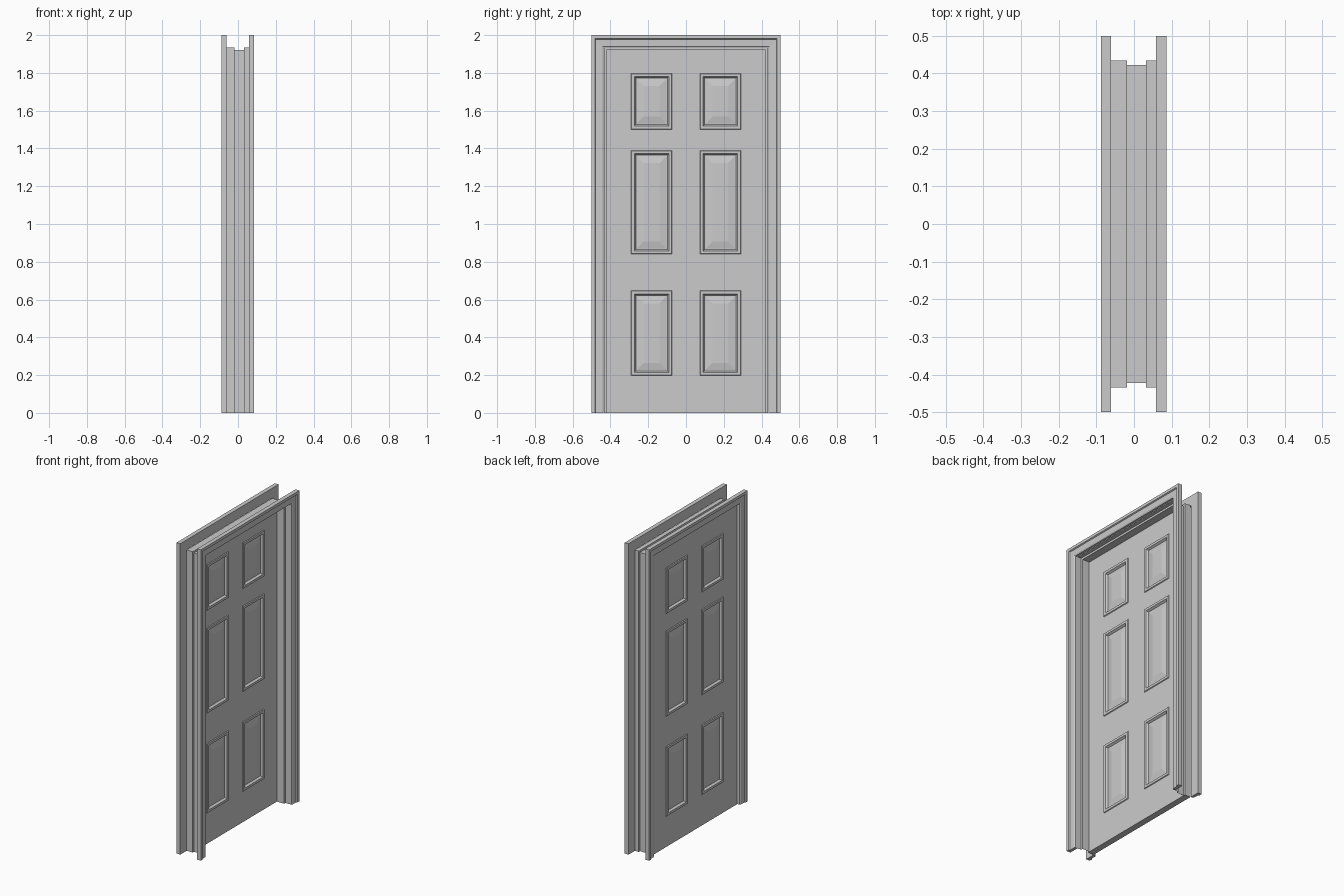
import bpy, bmesh

cube = bpy.data.objects.get("Cube")
if cube:
    bpy.data.objects.remove(cube, do_unlink=True)

grey = bpy.data.materials.new("light_grey_paint")
grey.use_nodes = True
grey.diffuse_color = (0.6, 0.6, 0.6, 1)
grey.node_tree.nodes["Principled BSDF"].inputs["Base Color"].default_value = (0.6, 0.6, 0.6, 1)

RISE = 1.5  # head height minus half width, shared by all mitred corners


def finish(bm, name):
    bmesh.ops.recalc_face_normals(bm, faces=bm.faces)
    mesh = bpy.data.meshes.new(name)
    bm.to_mesh(mesh)
    bm.free()
    mesh.materials.append(grey)
    obj = bpy.data.objects.new(name, mesh)
    bpy.context.collection.objects.link(obj)
    return obj


def doorway_sweep(name, profile, closed):
    """Sweep (half width, x) points up one side, over the head and down."""
    bm = bmesh.new()
    rows = []
    for u, x in profile:
        path = [(-u, 0), (-u, u + RISE), (u, u + RISE), (u, 0)]
        rows.append([bm.verts.new((x, y, z)) for y, z in path])
    pairs = list(zip(rows, rows[1:]))
    if closed:
        pairs.append((rows[-1], rows[0]))
        for end in (0, -1):
            bm.faces.new([r[end] for r in rows])
    for a, b in pairs:
        for i in range(3):
            bm.faces.new((a[i], a[i + 1], b[i + 1], b[i]))
    return finish(bm, name)


# Moulded casing on each side of the wall
casing = [(0.436, 0), (0.436, 0.015), (0.443, 0.019), (0.478, 0.020),
          (0.482, 0.027), (0.5, 0.027), (0.5, 0)]
for name, base, sign in (("left_casing", 0.059, 1), ("right_casing", -0.061, -1)):
    doorway_sweep(name, [(u, base + sign * h) for u, h in casing], True)

# Thin jamb lining with a raised door stop
STOP = -0.018
doorway_sweep("jamb_with_stop", [(0.435, -0.061), (0.435, STOP), (0.422, STOP),
                                 (0.422, 0.032), (0.435, 0.032), (0.435, 0.059)], False)

# Door leaf: a slab divided along the panel edges
ys = [-0.433, -0.291, -0.073, 0.073, 0.291, 0.433]
zs = [0, 0.197, 0.647, 0.84, 1.39, 1.501, 1.798, 1.933]
BACK = -0.060
bm = bmesh.new()
grid = [[bm.verts.new((BACK, y, z)) for z in zs] for y in ys]
for i in range(len(ys) - 1):
    for j in range(len(zs) - 1):
        bm.faces.new((grid[i][j], grid[i + 1][j], grid[i + 1][j + 1], grid[i][j + 1]))
copy = bmesh.ops.extrude_face_region(bm, geom=bm.faces[:], use_keep_orig=True)
new_verts = [g for g in copy["geom"] if isinstance(g, bmesh.types.BMVert)]
bmesh.ops.translate(bm, verts=new_verts, vec=(STOP - 0.001 - BACK, 0, 0))
bmesh.ops.recalc_face_normals(bm, faces=bm.faces)


def is_panel(face):
    c = face.calc_center_median()
    in_column = ys[1] < c.y < ys[2] or ys[3] < c.y < ys[4]
    in_row = any(zs[k] < c.z < zs[k + 1] for k in (1, 3, 5))
    return abs(face.normal.x) > 0.9 and in_column and in_row


# Raised moulding, sunk groove and bevelled field of each panel, on both faces
panels = [f for f in bm.faces if is_panel(f)]
for width, depth in ((0.003, 0.005), (0.015, 0), (0.008, -0.013), (0.004, 0), (0.038, 0.007)):
    bmesh.ops.inset_individual(bm, faces=panels, thickness=width, depth=depth,
                               use_even_offset=True)
finish(bm, "door_leaf")
